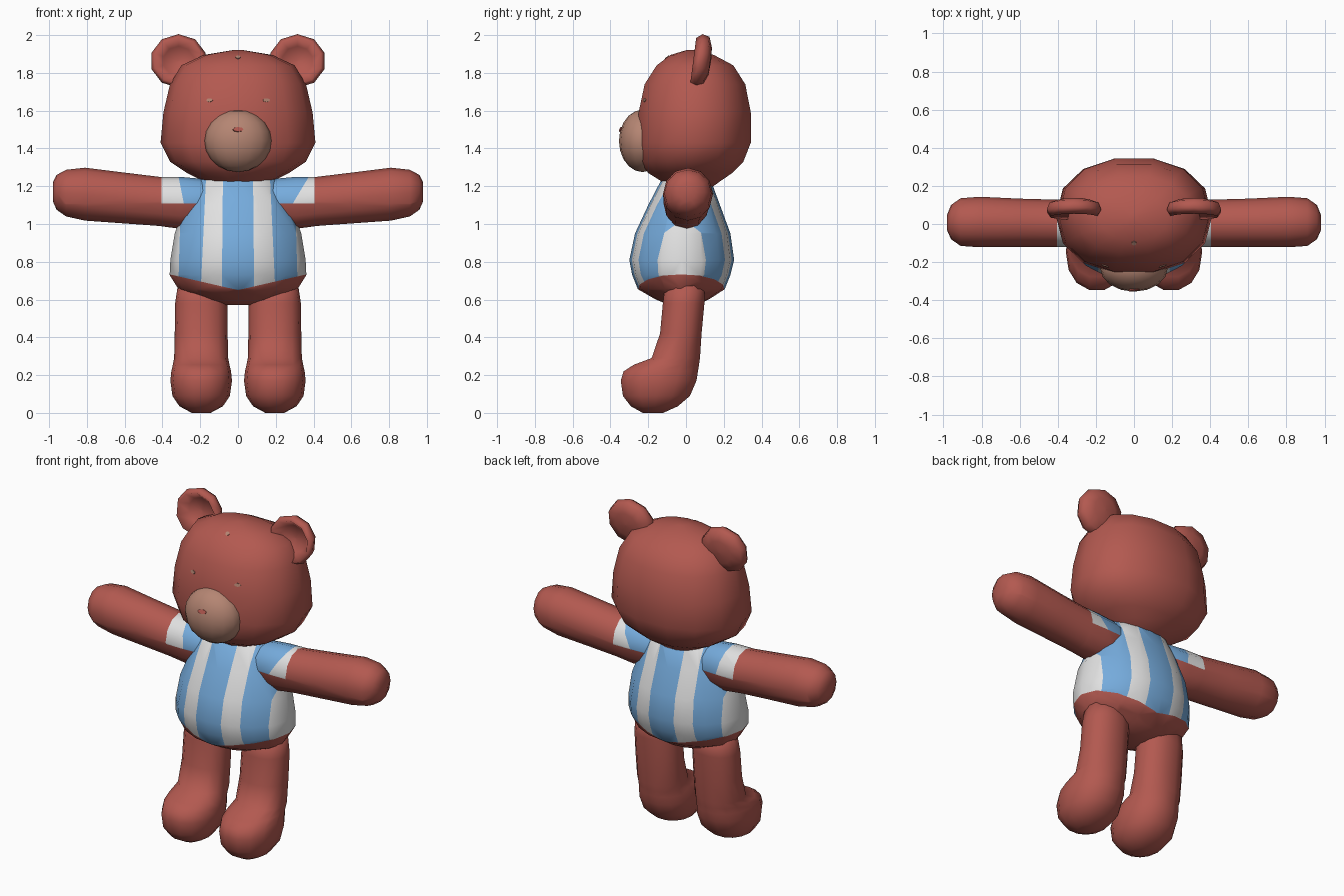
import bpy, bmesh, math
from mathutils import Vector, Matrix
from mathutils.bvhtree import BVHTree

if "Cube" in bpy.data.objects:
    bpy.data.objects.remove(bpy.data.objects["Cube"])


def material(name, rgb):
    m = bpy.data.materials.new(name)
    m.diffuse_color = (*rgb, 1)
    m.use_nodes = True
    m.node_tree.nodes["Principled BSDF"].inputs["Base Color"].default_value = m.diffuse_color
    return m


FUR = material("red brown fur", (0.45, 0.10, 0.08))
TAN = material("tan", (0.46, 0.235, 0.17))
BLUE = material("sky blue", (0.18, 0.41, 0.72))
WHITE = material("off white", (0.75, 0.75, 0.75))


def finish(name, bm, mats, smooth=True):
    bmesh.ops.recalc_face_normals(bm, faces=bm.faces)
    for f in bm.faces:
        f.smooth = smooth
    me = bpy.data.meshes.new(name)
    bm.to_mesh(me)
    bm.free()
    ob = bpy.data.objects.new(name, me)
    bpy.context.collection.objects.link(ob)
    for m in mats:
        me.materials.append(m)
    return ob


def skin(rings):
    """Join equal-length rings of points into a closed tube."""
    bm = bmesh.new()
    vs = [[bm.verts.new(p) for p in r] for r in rings]
    n = len(vs[0])
    for a, b in zip(vs, vs[1:]):
        for i in range(n):
            j = (i + 1) % n
            bm.faces.new((a[i], a[j], b[j], b[i]))
    bm.faces.new(vs[0])
    bm.faces.new(vs[-1])
    return bm


def oval(ulo, uhi, vlo, vhi, n=12, p=2.0):
    """Rounded cross-section inside a box; p above 2 is fuller."""
    pts = []
    for i in range(n):
        t = 2 * math.pi * i / n
        c, s = math.cos(t), math.sin(t)
        c = math.copysign(abs(c) ** (2 / p), c)
        s = math.copysign(abs(s) ** (2 / p), s)
        pts.append(((ulo + uhi) / 2 + c * (uhi - ulo) / 2,
                    (vlo + vhi) / 2 + s * (vhi - vlo) / 2))
    return pts


def upright(sections, cx=0, s=1, n=12, p=2.0):
    """Stack of sections (z, half width, front y, back y)."""
    return skin([[(s * u, v, z) for u, v in oval(cx - w, cx + w, yf, yb, n, p)]
                 for z, w, yf, yb in sections])


def cut(bm, co, no):
    bmesh.ops.bisect_plane(bm, geom=bm.verts[:] + bm.edges[:] + bm.faces[:],
                           plane_co=co, plane_no=no, dist=1e-5)


# head
head = finish("head", upright([
    (1.18, .10, -.08, .12), (1.23, .19, -.14, .19), (1.27, .27, -.205, .25),
    (1.33, .36, -.25, .31), (1.43, .41, -.265, .35), (1.59, .395, -.258, .35),
    (1.74, .36, -.225, .32), (1.84, .30, -.16, .255), (1.895, .18, -.085, .15),
    (1.92, .03, 0.0, .06)], n=14, p=2.2), [FUR])

# muzzle
bm = bmesh.new()
bmesh.ops.create_uvsphere(bm, u_segments=16, v_segments=10, radius=1,
                          matrix=Matrix.Translation((0, -.23, 1.44))
                          @ Matrix.Diagonal((.178, .125, .165, 1)))
muzzle = finish("muzzle", bm, [TAN])

# ears: round discs with a hollow front
EAR = [(.02, .025), (.55, .015), (.86, -.04), (1, -.008),
       (.9, .03), (.5, .05), (.02, .055)]
for s, side in ((-1, "left"), (1, "right")):
    rings = []
    for r, y in EAR:
        ring = []
        for i in range(10):
            t = 2 * math.pi * (i + .5) / 10
            dx, dz = .15 * r * math.cos(t), .142 * r * math.sin(t)
            ring.append((s * (.315 + dx), .078 + y + .13 * dz, 1.863 + dz))
        rings.append(ring)
    finish(side + "_ear", skin(rings), [FUR])

# body with a striped shirt
bm = upright([
    (.572, .07, -.09, .06), (.60, .19, -.16, .12), (.655, .315, -.255, .205),
    (.73, .362, -.285, .235), (.81, .358, -.30, .255), (.95, .335, -.27, .235),
    (1.1, .278, -.20, .18), (1.235, .20, -.13, .13), (1.26, .10, -.08, .08)],
    n=16)
STRIPES = [(.085, .08), (.195, .17), (.315, .30)]  # x at z 0.7 and z 1.23
for s in (-1, 1):
    for lo, hi in STRIPES:
        cut(bm, (s * lo, 0, .7), (s * .53, 0, lo - hi))
    cut(bm, (0, 0, .65), (-.23 * s, 0, 1))
for f in bm.faces:
    c = f.calc_center_median()
    if c.z < .65 + .23 * abs(c.x):
        f.material_index = 0
    else:
        k = sum(abs(c.x) > lo + (hi - lo) * (c.z - .7) / .53
                for lo, hi in STRIPES)
        f.material_index = 1 + k % 2
finish("body_and_shirt", bm, [FUR, BLUE, WHITE])

# arms: the sleeve covers the upper half of each shoulder
ARM = [(.08, 1.03, 1.21, -.08, .08), (.20, .985, 1.24, -.115, .12),
       (.31, .975, 1.25, -.12, .125), (.42, .99, 1.25, -.12, .128),
       (.60, 1.003, 1.272, -.12, .133), (.81, 1.018, 1.298, -.122, .143),
       (.91, 1.04, 1.287, -.115, .135), (.96, 1.075, 1.26, -.08, .10),
       (.98, 1.12, 1.22, -.035, .05)]
for s, side, x0, x1 in ((-1, "left", .285, .315), (1, "right", .285, .375)):
    bm = skin([[(s * x, y, z) for y, z in oval(ylo, yhi, zlo, zhi)]
               for x, zlo, zhi, ylo, yhi in ARM])
    cut(bm, (s * .405, 0, 1.1), (s, 0, 0))
    cut(bm, (0, 0, 1.108), (0, 0, 1))
    cut(bm, (s * x0, 0, 1.1), (s * .15, 0, x0 - x1))
    for f in bm.faces:
        c = f.calc_center_median()
        if abs(c.x) < .405 and c.z > 1.108:
            edge = x0 + (x1 - x0) * (c.z - 1.1) / .15
            f.material_index = 2 if abs(c.x) > edge else 1
    finish(side + "_arm", bm, [FUR, BLUE, WHITE])

# legs with feet pointing forward
LEG = [(0, .05, -.23, -.12), (.035, .115, -.295, -.04), (.09, .152, -.338, .025),
       (.17, .163, -.35, .06), (.22, .158, -.335, .068), (.255, .15, -.28, .073),
       (.29, .143, -.185, .077), (.42, .14, -.14, .085), (.58, .138, -.125, .10),
       (.70, .12, -.11, .10)]
for s, side in ((-1, "left"), (1, "right")):
    finish(side + "_leg", upright(LEG, cx=.195, s=s, n=14, p=2.2), [FUR])


# small face marks: thin plates laid on the surface
def plate(name, target, origin, direction, w, h, mat):
    me = target.data
    tree = BVHTree.FromPolygons([v.co for v in me.vertices],
                                [p.vertices[:] for p in me.polygons])
    hit, normal, _, _ = tree.ray_cast(Vector(origin), Vector(direction))
    bm = bmesh.new()
    bmesh.ops.create_cone(bm, cap_ends=True, segments=8, radius1=1, radius2=1,
                          depth=.008,
                          matrix=Matrix.Translation(hit)
                          @ normal.to_track_quat('Z', 'Y').to_matrix().to_4x4()
                          @ Matrix.Diagonal((w, h, 1, 1)))
    finish(name, bm, [mat], smooth=False)


plate("left_eye", head, (-.15, -1, 1.655), (0, 1, 0), .018, .010, TAN)
plate("right_eye", head, (.15, -1, 1.655), (0, 1, 0), .020, .010, TAN)
plate("forehead_mark", head, (0, -.10, 3), (0, 0, -1), .013, .013, TAN)
plate("nose", muzzle, (0, -1, 1.5), (0, 1, 0), .028, .013, FUR)
